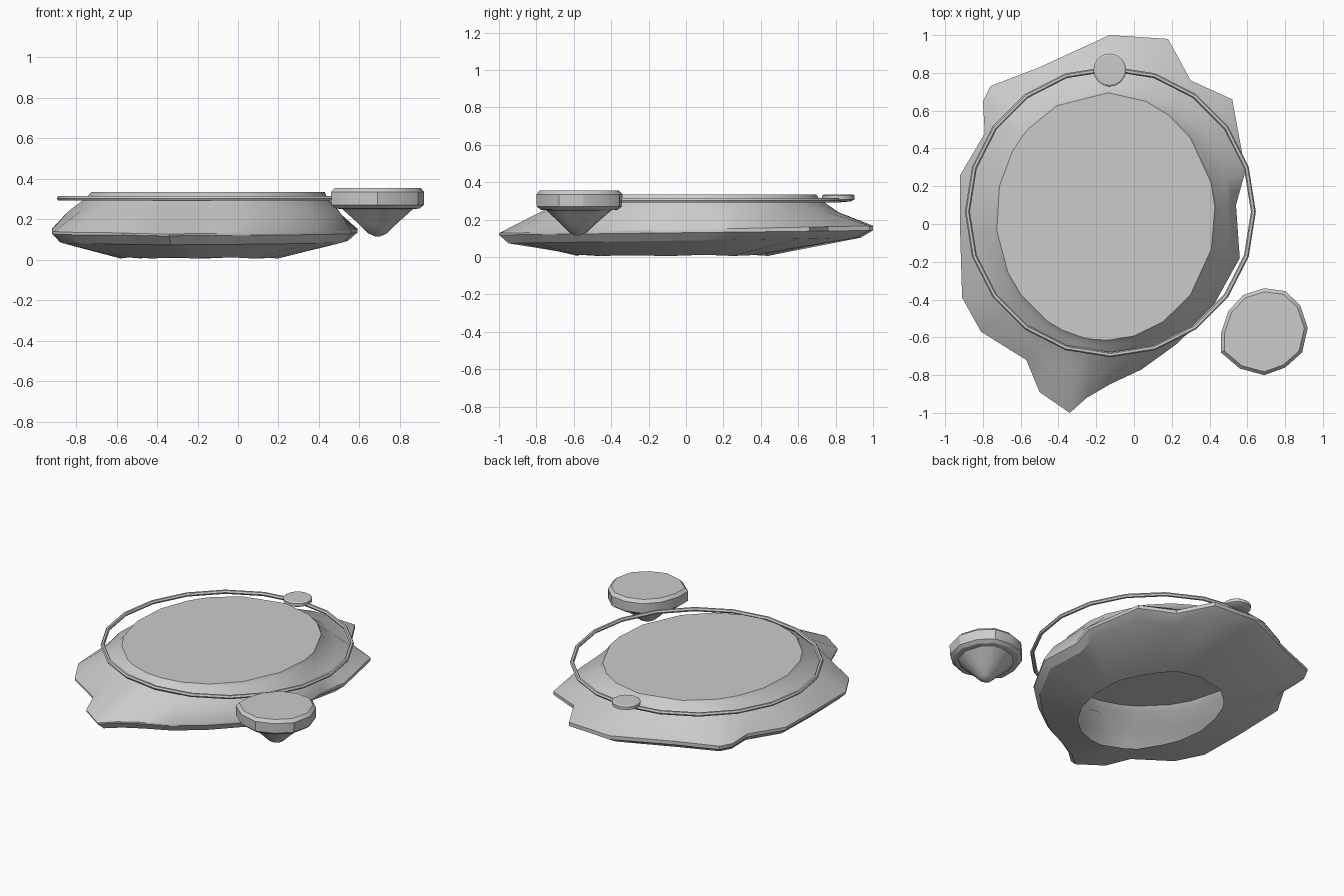
import bpy, bmesh, math
from math import cos, sin, pi, atan2

if "Cube" in bpy.data.objects:
    bpy.data.objects.remove(bpy.data.objects["Cube"])


def loft(name, rings, cap_start=False, cap_end=False, angle=30):
    """Skin a list of equally sized closed rings."""
    bm = bmesh.new()
    vs = [[bm.verts.new(p) for p in r] for r in rings]
    n = len(rings[0])
    for a, b in zip(vs, vs[1:]):
        for i in range(n):
            j = (i + 1) % n
            bm.faces.new((a[i], a[j], b[j], b[i]))
    if cap_start:
        bm.faces.new(vs[0][::-1])
    if cap_end:
        bm.faces.new(vs[-1])
    bmesh.ops.remove_doubles(bm, verts=bm.verts, dist=0.0005)
    bmesh.ops.recalc_face_normals(bm, faces=bm.faces)
    me = bpy.data.meshes.new(name)
    bm.to_mesh(me)
    bm.free()
    ob = bpy.data.objects.new(name, me)
    bpy.context.collection.objects.link(ob)
    bpy.ops.object.select_all(action='DESELECT')
    ob.select_set(True)
    bpy.context.view_layer.objects.active = ob
    bpy.ops.object.shade_smooth_by_angle(angle=math.radians(angle))
    return ob


def ellipse_at(cx, cy, rx, ry, p):
    """Point of an ellipse in the direction of p from its centre."""
    a = atan2((p[1] - cy) / ry, (p[0] - cx) / rx)
    return cx + rx * cos(a), cy + ry * sin(a)


def mix(a, b, t):
    return a[0] + (b[0] - a[0]) * t, a[1] + (b[1] - a[1]) * t


# Main island: jagged rim, rounded plateau, shell open underneath
rim = [(0.56, -0.18), (0.54, 0.10), (0.59, 0.28), (0.52, 0.66), (0.30, 0.76),
       (0.18, 0.98), (-0.13, 1.00), (-0.50, 0.83), (-0.76, 0.73), (-0.80, 0.65),
       (-0.79, 0.48), (-0.92, 0.26), (-0.92, -0.06), (-0.91, -0.39),
       (-0.81, -0.57), (-0.57, -0.72), (-0.50, -0.89), (-0.34, -1.00),
       (-0.25, -0.92), (-0.13, -0.85), (0.04, -0.77), (0.22, -0.64), (0.40, -0.47)]
top = [ellipse_at(-0.15, 0.04, 0.58, 0.655, p) for p in rim]
hole = [ellipse_at(-0.19, -0.07, 0.39, 0.51, p) for p in rim]


def shoulder(p, t):
    e = ellipse_at(-0.16, 0.015, 0.68, 0.80, p)
    c = (-0.15, 0.04)
    limit = mix(t, p, 0.6)
    return min((e, limit), key=lambda q: math.dist(q, c))


mid = [shoulder(p, t) for p, t in zip(rim, top)]
loft("island", [
    [(*h, 0.006 + 0.006 * (i % 3) / 2) for i, h in enumerate(hole)],
    [(*mix(p, h, 0.12), 0.088 + 0.015 * p[1]) for p, h in zip(rim, hole)],
    [(*p, 0.13 + 0.012 * p[1]) for p in rim],
    [(*p, 0.147 + 0.02 * p[1]) for p in rim],
    [(*m, 0.24) for m in mid],
    [(*mix(t, m, 0.18), 0.308) for t, m in zip(top, mid)],
    [(*t, 0.335) for t in top],
], cap_end=True)

# Small floating islet with a pointed root
edge = [(0.69, -0.34), (0.58, -0.375), (0.50, -0.46), (0.46, -0.58), (0.46, -0.68),
        (0.56, -0.765), (0.69, -0.80), (0.80, -0.76), (0.89, -0.68), (0.92, -0.55),
        (0.88, -0.43), (0.80, -0.355)]
core = (0.69, -0.58)
islet_profile = [(0.92, 0.355), (1.0, 0.335), (0.99, 0.27), (0.90, 0.253),
                 (0.76, 0.25), (0.42, 0.18), (0.2, 0.13), (0.05, 0.115)]
loft("islet", [[(*mix(core, p, s), z) for p in edge] for s, z in islet_profile],
     cap_start=True, cap_end=True)

# Thin orbit ring
bx, by, R, r = -0.125, 0.065, 0.757, 0.013
rings = []
for i in range(21):
    a = 2 * pi * (i % 20) / 20
    rings.append([(bx + (R + r * cos(b)) * cos(a), by + (R + r * cos(b)) * sin(a),
                   0.303 + r * sin(b)) for b in (2 * pi * k / 6 for k in range(6))])
loft("orbit_ring", rings, angle=40)

# Bead on the ring
bead_profile = [(0.078, 0.334), (0.087, 0.328), (0.087, 0.308), (0.065, 0.297), (0.03, 0.294)]
loft("ring_bead", [[(-0.128 + s * cos(2 * pi * k / 16), 0.815 + s * sin(2 * pi * k / 16), z)
                    for k in range(16)] for s, z in bead_profile],
     cap_start=True, cap_end=True)
